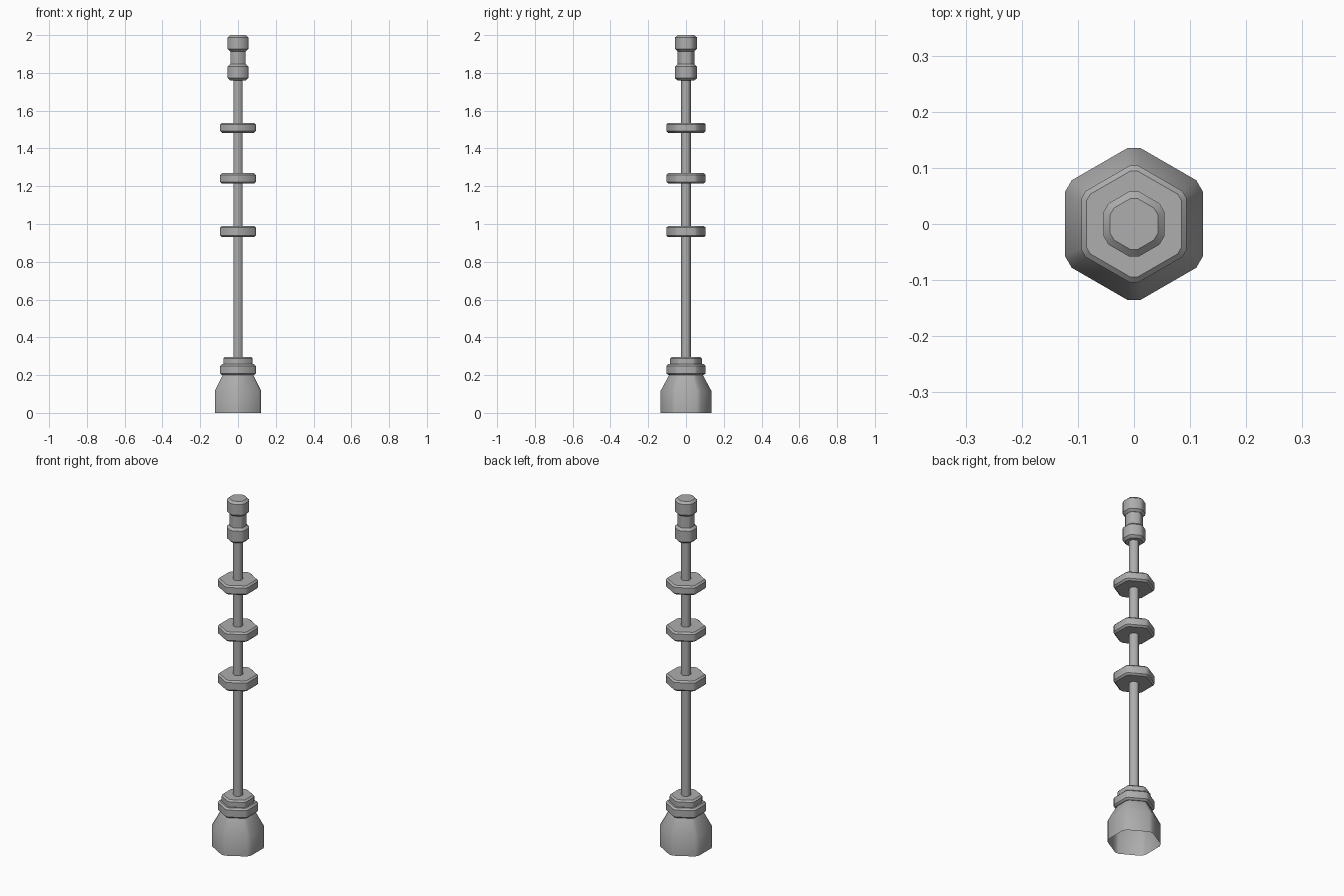
import bpy, bmesh, math
from mathutils import Vector

if "Cube" in bpy.data.objects:
    bpy.data.objects.remove(bpy.data.objects["Cube"], do_unlink=True)

grey = bpy.data.materials.new("plain grey")
grey.use_nodes = True
COLOUR = (0.42, 0.42, 0.42, 1)
grey.diffuse_color = COLOUR
grey.node_tree.nodes["Principled BSDF"].inputs["Base Color"].default_value = COLOUR


def hexagon(apothem, cut):
    """Hexagon with corners on the y axis, each corner cut by a short flat."""
    radius = apothem / math.cos(math.pi / 6)
    points = []
    for i in range(6):
        a = math.pi / 2 + i * math.pi / 3
        out = Vector((math.cos(a), math.sin(a)))
        side = Vector((-out.y, out.x))
        depth = cut / math.tan(math.pi / 3)
        points += [out * (radius - depth) - side * cut, out * (radius - depth) + side * cut]
    return points


def loft(name, profile, cut, cap_bottom=True, angle=40):
    """Stack hexagonal sections given as (apothem, height) from bottom to top."""
    bm = bmesh.new()
    rings = [[bm.verts.new((p.x, p.y, z)) for p in hexagon(r, cut * r / profile[0][0])]
             for r, z in profile]
    for low, high in zip(rings, rings[1:]):
        n = len(low)
        for i in range(n):
            j = (i + 1) % n
            bm.faces.new((low[i], low[j], high[j], high[i]))
    bm.faces.new(rings[-1])
    if cap_bottom:
        bm.faces.new(rings[0][::-1])
    mesh = bpy.data.meshes.new(name)
    bm.to_mesh(mesh)
    bm.free()
    mesh.materials.append(grey)
    obj = bpy.data.objects.new(name, mesh)
    bpy.context.collection.objects.link(obj)
    bpy.ops.object.select_all(action="DESELECT")
    obj.select_set(True)
    bpy.context.view_layer.objects.active = obj
    bpy.ops.object.shade_smooth_by_angle(angle=math.radians(angle))
    return obj


def disc(name, apothem, bottom, top, bevel, cut=0.007):
    """Hexagonal slab with bevelled rims."""
    loft(name, [(apothem - bevel, bottom), (apothem, bottom + bevel),
                (apothem, top - bevel), (apothem - bevel, top)], cut)


# Flared foot, open underneath
loft("foot", [(0.123, 0), (0.123, 0.115), (0.08, 0.203)], 0.012, cap_bottom=False)

# Collars above the foot
disc("lower_collar", 0.094, 0.2, 0.258, 0.009)
disc("upper_collar", 0.077, 0.25, 0.297, 0.009)

# Slim rod
loft("rod", [(0.024, 0.28), (0.024, 1.78)], 0.004)

# Rings along the rod
for label, bottom, top in (("lower", 0.93, 0.99), ("middle", 1.214, 1.269), ("upper", 1.483, 1.536)):
    disc(label + "_ring", 0.094, bottom, top, 0.009)

# Two-part head with a narrow neck
disc("head_base", 0.0545, 1.76, 1.846, 0.012)
loft("head_neck", [(0.041, 1.83), (0.041, 1.93)], 0.005)
disc("head_cap", 0.0545, 1.914, 2.0, 0.012)
